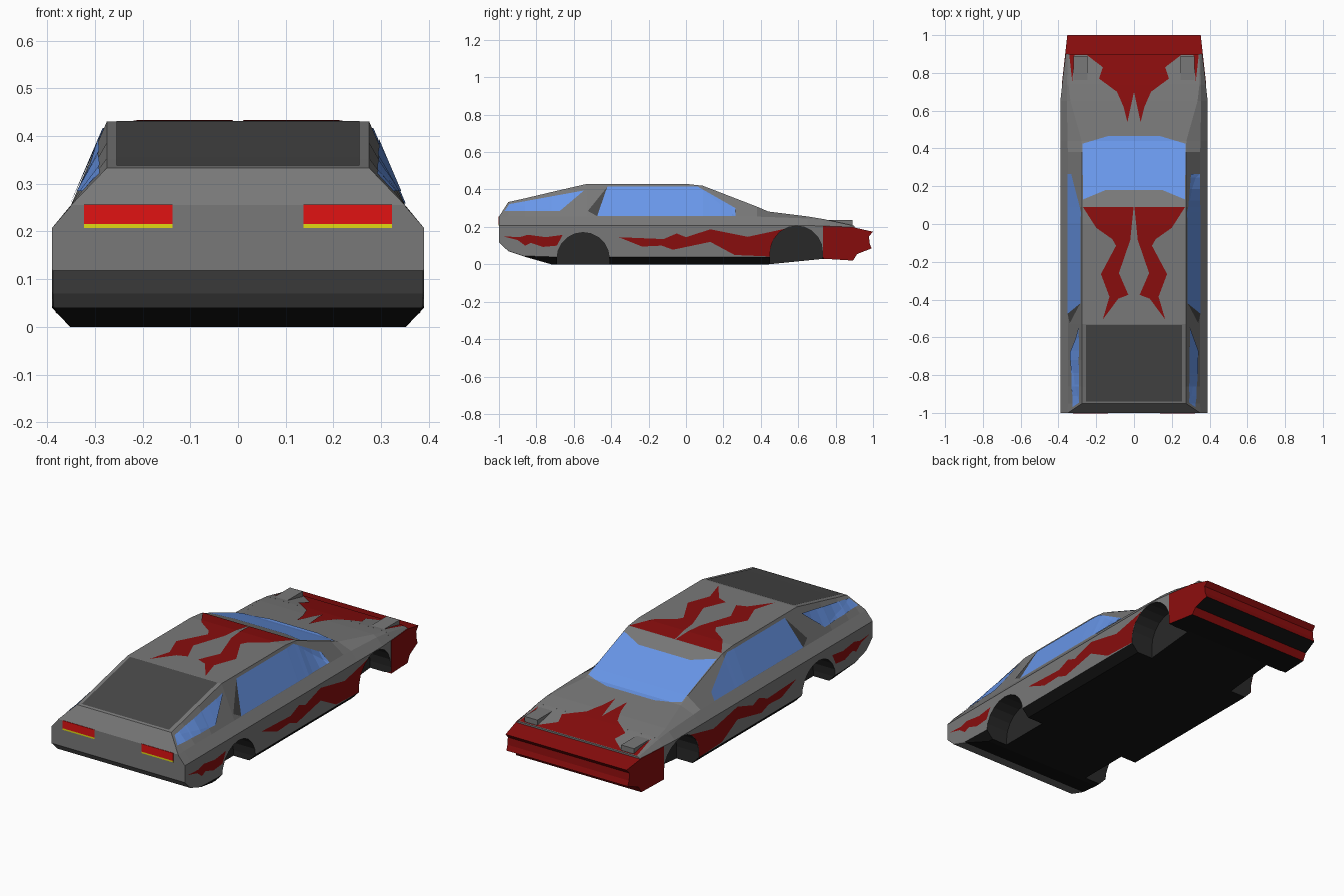
import bpy, bmesh, math
from mathutils import Vector
from mathutils.bvhtree import BVHTree

if "Cube" in bpy.data.objects:
    bpy.data.objects.remove(bpy.data.objects["Cube"])


def mat(name, r, g, b):
    m = bpy.data.materials.new(name)
    m.diffuse_color = (r, g, b, 1)
    m.use_nodes = True
    m.node_tree.nodes["Principled BSDF"].inputs["Base Color"].default_value = m.diffuse_color
    return m


GREY = mat("grey_paint", .19, .19, .19)
BLACK = mat("underside_black", .007, .007, .007)
DARK = mat("well_dark", .022, .022, .022)
RED = mat("red_paint", .25, .004, .004)
GLASS = mat("blue_glass", .14, .31, .82)
PANEL = mat("dark_panel", .065, .065, .065)
LAMP = mat("lamp_red", .75, .006, .006)
YELLOW = mat("lamp_yellow", .75, .7, .006)


def finish(bm, name, mats):
    bmesh.ops.recalc_face_normals(bm, faces=bm.faces)
    me = bpy.data.meshes.new(name)
    bm.to_mesh(me)
    for m in mats:
        me.materials.append(m)
    ob = bpy.data.objects.new(name, me)
    bpy.context.collection.objects.link(ob)
    return ob


def skin(rings, name, mats, pick=None):
    """Join equal rings of points into a closed solid."""
    bm = bmesh.new()
    vs = [[bm.verts.new(p) for p in r] for r in rings]
    n = len(vs[0])
    for a, b in zip(vs, vs[1:]):
        for i in range(n):
            j = (i + 1) % n
            bm.faces.new((a[i], a[j], b[j], b[i]))
    bm.faces.new(vs[0])
    bm.faces.new(vs[-1])
    bmesh.ops.recalc_face_normals(bm, faces=bm.faces)
    bm.normal_update()
    for f in bm.faces:
        if pick:
            f.material_index = pick(f)
    trees.append(BVHTree.FromBMesh(bm))
    return finish(bm, name, mats)


def section(y, *half):
    """Mirror a half cross-section (bottom to roof) into a full ring."""
    return [(x, y, z) for x, z in half] + [(-x, y, z) for x, z in reversed(half)]


trees = []

# Main shell: cross-sections from tail to front axle
S, H = (.39, .207), (.35, .255)
shell = [
    section(-1.0, (.388, .118), (.39, .122), S, (.352, .251), (.35, .255)),
    section(-.95, (.388, .07), (.39, .075), S, H, (.275, .333)),
    section(-.86, (.386, .04), (.39, .045), S, H, (.275, .353)),
    section(-.72, (.352, 0), (.39, .04), S, H, (.275, .386)),
    section(-.53, (.352, 0), (.39, .04), S, H, (.275, .43)),
    section(0, (.352, 0), (.39, .04), S, H, (.275, .43)),
    section(.09, (.352, 0), (.39, .04), S, H, (.275, .42)),
    section(.38, (.352, 0), (.39, .04), S, H, (.275, .308)),
    section(.44, (.352, 0), (.39, .04), S, (.352, .253), (.277, .282)),
    section(.65, (.35, .021), (.39, .04), S, (.355, .245), (.336, .256)),
    section(.74, (.35, .03), (.38, .04), (.38, .205), (.354, .235), (.347, .241)),
]


def shell_mat(f):
    c = f.calc_center_median()
    return 1 if c.z < .036 and c.y > -.86 else 0


body = skin(shell, "body_shell", [GREY, BLACK, DARK], shell_mat)

# Hood front wedge
skin([section(.735, (.375, .19), (.381, .205), (.354, .236), (.347, .242)),
      section(.90, (.35, .185), (.361, .198), (.352, .204), (.345, .206))],
     "hood_front", [GREY])

# Red nose: side profile swept across the tapering width
nose = [(.732, .204), (.89, .199), (1, .174), (.978, .15), (.982, .112),
        (.992, .085), (.915, .055), (.893, .02), (.732, .03)]
skin([[(s * (.383 - (y - .73) * .11), y, z) for y, z in nose] for s in (-1, 1)],
     "nose", [RED, BLACK], lambda f: 1 if f.normal.z < -.9 else 0)

# Wheel arches
for yc, zc in ((-.55, .03), (.59, .065)):
    prof = [(yc + .14, -.1)]
    prof += [(yc + .14 * math.cos(t * math.pi / 10), zc + .14 * math.sin(t * math.pi / 10)) for t in range(11)]
    prof += [(yc - .14, -.1)]
    for s in (-1, 1):
        cut = skin([[(s * x, y, z) for y, z in prof] for x in (.26, .5)],
                   "arch_cutter", [GREY, BLACK, DARK], lambda f: 2)
        trees.pop()
        cut.hide_render = True
        mod = body.modifiers.new("arch", 'BOOLEAN')
        mod.operation = 'DIFFERENCE'
        mod.solver = 'EXACT'
        mod.object = cut
        bpy.context.view_layer.objects.active = body
        bpy.ops.object.modifier_apply(modifier=mod.name)
        bpy.data.objects.remove(cut)


def decal(name, pts, m, axis, step=.06, cuts=(), lift=.003):
    """Lay a flat outline on the body: axis 'top' uses (x, y), +1/-1 uses (y, z) on that side."""
    top = axis == 'top'
    bm = bmesh.new()
    f = bm.faces.new([bm.verts.new((u, v, 0)) for u, v in pts])
    bmesh.ops.triangulate(bm, faces=[f])
    lines = list(cuts)
    if step:
        k = 1 if top else 0
        lo, hi = min(p[k] for p in pts), max(p[k] for p in pts)
        lines += [lo + step * i for i in range(1, int((hi - lo) / step) + 1)]
    for c in lines:
        co, no = ((0, c, 0), (0, 1, 0)) if top else ((c, 0, 0), (1, 0, 0))
        bmesh.ops.bisect_plane(bm, geom=bm.verts[:] + bm.edges[:] + bm.faces[:],
                               plane_co=co, plane_no=no, dist=1e-5)
    for v in bm.verts:
        o = Vector((v.co.x, v.co.y, 2)) if top else Vector((axis * 2, v.co.x, v.co.y))
        d = Vector((0, 0, -1)) if top else Vector((-axis, 0, 0))
        hits = [h for h in (t.ray_cast(o, d) for t in trees) if h[0]]
        if hits:
            v.co = min(hits, key=lambda h: h[3])[0] - d * lift
        else:
            v.co = o + d * (1.57 if not top else 1.8)
    ob = finish(bm, name, [m])
    want = Vector((0, 0, 1)) if top else Vector((axis, 0, 0))
    if sum(p.normal.dot(want) * p.area for p in ob.data.polygons) < 0:
        ob.data.flip_normals()


def flip(half):
    return [(-x, y) for x, y in reversed(half)]


# Windscreen and rear deck panel
shield = [(.27, .13), (.15, .18), (-.15, .18), (-.27, .13),
          (-.273, .425), (-.14, .465), (.14, .465), (.273, .425)]
decal("windscreen", shield, GLASS, 'top', None, (.38, .44))
decal("rear_deck_panel", [(-.255, -.535), (.255, -.535), (.255, -.94), (-.255, -.94)],
      PANEL, 'top', None, (-.86, -.72))

# Roof flames
roof = [(-.27, .09), (-.002, .09), (-.02, -.08), (-.08, -.26), (-.03, -.37), (-.08, -.39), (-.035, -.37),
        (-.085, -.265)]
roof = [(-.27, .09), (-.002, .09), (-.02, -.085), (-.08, -.26), (-.03, -.375), (-.1, -.4),
        (-.165, -.505), (-.13, -.385), (-.175, -.265), (-.095, -.115), (-.115, -.08), (-.2, -.02)]
roof[5:6] = [(-.083, -.395)]
for n, pts in (("roof_flame_left", roof), ("roof_flame_right", flip(roof))):
    decal(n, pts, RED, 'top', None, (0,))

# Hood flames
hood = [(0, .70), (-.035, .54), (-.055, .62), (-.09, .7), (-.185, .77), (-.165, .83), (-.25, .895),
        (-.315, .895), (-.327, .755), (-.343, .899)]
decal("hood_flame", hood + flip(hood)[:-1], RED, 'top', None, (.65, .735, .74))

# Side windows, pillar vents and side flames
door = [(-.42, .417), (.06, .417), (.265, .3), (.265, .258), (-.475, .258)]
quarter = [(-.97, .285), (-.945, .322), (-.545, .395), (-.675, .285)]
vent = [(-.525, .285), (-.42, .415), (-.475, .258)]
flame = [(-.36, .145), (-.12, .135), (-.05, .165), (0, .145), (.13, .187), (.33, .147), (.53, .19),
         (.5, .172), (.465, .13), (.45, .08), (.45, .042), (.26, .05), (.13, .12), (-.07, .078),
         (-.13, .1), (-.235, .095)]
tail = [(-.98, .15), (-.89, .145), (-.845, .158), (-.75, .145), (-.66, .157), (-.69, .1),
        (-.765, .093), (-.83, .115), (-.86, .1), (-.9, .13)]
for s, side in ((1, "right"), (-1, "left")):
    decal("door_window_" + side, door, GLASS, s, .06, (0, .09))
    decal("quarter_window_" + side, quarter, GLASS, s, .06, (-.95, -.86, -.72), .005)
    decal("pillar_vent_" + side, vent, PANEL, s, .06)
    decal("side_flame_" + side, flame, RED, s, None, (), .002)
    decal("tail_flame_" + side, tail, RED, s, None, (), .002)


def box(name, x, y, z, m):
    """Box from (low, high) ranges."""
    bm = bmesh.new()
    bmesh.ops.create_cube(bm, size=1)
    for v in bm.verts:
        v.co = [r[0] if c < 0 else r[1] for c, r in zip(v.co, (x, y, z))]
    return finish(bm, name, [m])


# Tail lamps and pop-up headlights
for s, side in ((1, "right"), (-1, "left")):
    x = sorted((s * .137, s * .323))
    box("tail_lamp_" + side, x, (-1.002, -.98), (.215, .256), LAMP)
    box("indicator_" + side, x, (-1.002, -.98), (.207, .215), YELLOW)
    box("headlight_pod_" + side, sorted((s * .245, s * .32)), (.755, .89), (.195, .236), GREY)
